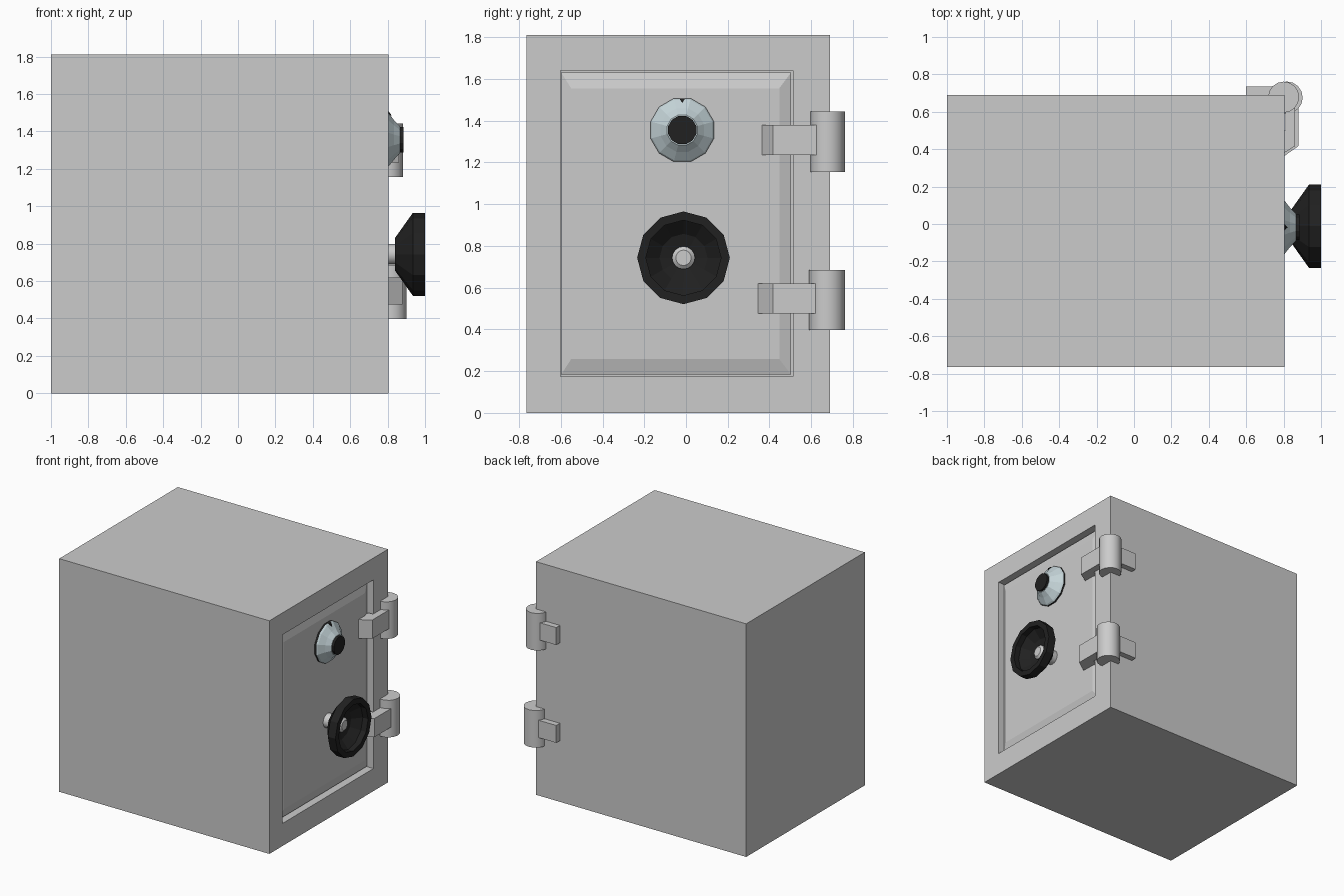
import bpy, bmesh, math
from mathutils import Vector

if "Cube" in bpy.data.objects:
    bpy.data.objects.remove(bpy.data.objects["Cube"])


def material(name, rgb):
    m = bpy.data.materials.new(name)
    m.diffuse_color = (*rgb, 1)
    m.use_nodes = True
    m.node_tree.nodes["Principled BSDF"].inputs["Base Color"].default_value = m.diffuse_color
    return m


BLACK = material("black", (0.015, 0.015, 0.015))
SILVER = material("silver", (0.55, 0.65, 0.68))


def finish(name, bm, mat=None, smooth=False):
    bmesh.ops.recalc_face_normals(bm, faces=bm.faces[:])
    me = bpy.data.meshes.new(name)
    bm.to_mesh(me)
    bm.free()
    ob = bpy.data.objects.new(name, me)
    bpy.context.collection.objects.link(ob)
    if mat:
        me.materials.append(mat)
    if smooth:
        bpy.ops.object.select_all(action='DESELECT')
        ob.select_set(True)
        bpy.context.view_layer.objects.active = ob
        bpy.ops.object.shade_smooth_by_angle(angle=math.radians(35))
    return ob


def box_bm(x0, x1, y0, y1, z0, z1):
    bm = bmesh.new()
    bmesh.ops.create_cube(bm, size=1)
    for v in bm.verts:
        v.co = Vector((x1 if v.co.x > 0 else x0,
                       y1 if v.co.y > 0 else y0,
                       z1 if v.co.z > 0 else z0))
    return bm


def inset_front(bm, x, y0, y1, z0, z1):
    """Inset the +x face to the given rectangle at depth x and return it."""
    bm.normal_update()
    face = max(bm.faces, key=lambda f: f.normal.x)
    c = face.calc_center_median()
    bmesh.ops.inset_individual(bm, faces=[face], thickness=0.02)
    for v in face.verts:
        v.co = Vector((x, y1 if v.co.y > c.y else y0, z1 if v.co.z > c.z else z0))
    return face


def lathe(name, cy, cz, profile, sides, mat=None, phase=0.0, smooth=False):
    """Closed turned solid along x from (x, radius) rings, capped at both ends."""
    bm = bmesh.new()
    rings = []
    for x, r in profile:
        rings.append([bm.verts.new((x, cy + r * math.sin(a), cz + r * math.cos(a)))
                      for a in (2 * math.pi * (i + phase) / sides for i in range(sides))])
    for a, b in zip(rings, rings[1:]):
        for i in range(sides):
            j = (i + 1) % sides
            bm.faces.new((a[i], a[j], b[j], b[i]))
    bm.faces.new(rings[0])
    bm.faces.new(rings[-1])
    return finish(name, bm, mat, smooth)


def prism(name, pts, z0, z1):
    """Plan outline of (x, y) points raised from z0 to z1."""
    bm = bmesh.new()
    f = bm.faces.new([bm.verts.new((x, y, z0)) for x, y in pts])
    top = bmesh.ops.extrude_face_region(bm, geom=[f])["geom"]
    bmesh.ops.translate(bm, vec=(0, 0, z1 - z0),
                        verts=[g for g in top if isinstance(g, bmesh.types.BMVert)])
    return finish(name, bm)


# safe body with a door recess
bm = box_bm(-1, 0.805, -0.765, 0.69, 0, 1.81)
opening = (-0.602, 0.512, 0.175, 1.64)
inset_front(bm, 0.805, *opening)
# second inset makes the straight recess walls
bm.normal_update()
face = min((f for f in bm.faces if f.normal.x > 0.9), key=lambda f: f.calc_area()
           if len({round(v.co.y, 3) for v in f.verts}) == 2 else 9)
face = next(f for f in bm.faces if f.normal.x > 0.9 and all(
    abs(v.co.y) < 0.61 and 0.1 < v.co.z < 1.7 for v in f.verts))
bmesh.ops.inset_individual(bm, faces=[face], thickness=0.0001)
for v in face.verts:
    v.co.x = 0.70
finish("safe_body", bm)

# door slab with a chamfered raised front
bm = box_bm(0.70, 0.757, -0.598, 0.503, 0.184, 1.63)
inset_front(bm, 0.778, -0.55, 0.447, 0.258, 1.555)
finish("door", bm)

# combination dial
DY, DZ = -0.018, 1.355
lathe("dial_base", DY, DZ, [(0.77, 0.157), (0.793, 0.157)], 12, BLACK, 0.5)
lathe("dial_ring", DY, DZ, [(0.793, 0.157), (0.803, 0.15), (0.835, 0.108), (0.866, 0.075)],
      12, SILVER, 0.5)
lathe("dial_knob", DY, DZ, [(0.86, 0.07), (0.884, 0.07)], 12, BLACK, 0.5)

# dial pointer mark
bm = bmesh.new()
f = bm.faces.new([bm.verts.new(p) for p in
                  ((0.806, DY - 0.014, DZ + 0.152), (0.806, DY + 0.014, DZ + 0.152),
                   (0.822, DY, DZ + 0.13))])
ext = bmesh.ops.extrude_face_region(bm, geom=[f])["geom"]
bmesh.ops.translate(bm, vec=(-0.02, 0, 0),
                    verts=[g for g in ext if isinstance(g, bmesh.types.BMVert)])
finish("dial_mark", bm, BLACK)

# dished handle and its spindle
HY, HZ = -0.012, 0.743
lathe("handle", HY, HZ, [(0.84, 0.088), (0.935, 0.222), (1.0, 0.222), (1.0, 0.18),
                         (0.955, 0.18), (0.90, 0.115), (0.885, 0.05)], 12, BLACK)
lathe("handle_spindle", HY, HZ, [(0.77, 0.055), (0.91, 0.055), (0.925, 0.037)], 16, smooth=True)

# hinges: barrel, door leaf, side leaf
hinges = (
    ("upper", 0.80, 0.678, 0.083, 1.155, 1.443, 1.235, 1.38, 0.36, 0.862),
    ("lower", 0.816, 0.676, 0.086, 0.397, 0.685, 0.475, 0.62, 0.34, 0.88),
)
for name, cx, cy, r, b0, b1, l0, l1, y0, lx in hinges:
    circle = [(cx + r * math.cos(i * math.pi / 8), cy + r * math.sin(i * math.pi / 8))
              for i in range(16)]
    barrel = prism(name + "_hinge_barrel", circle, b0, b1)
    bpy.context.view_layer.objects.active = barrel
    bpy.ops.object.select_all(action='DESELECT')
    barrel.select_set(True)
    bpy.ops.object.shade_smooth_by_angle(angle=math.radians(35))
    prism(name + "_hinge_door_leaf",
          [(0.77, y0), (lx, 0.417), (lx, 0.64), (0.81, 0.64), (0.81, 0.50), (0.77, 0.50)], l0, l1)
    prism(name + "_hinge_side_leaf",
          [(0.60, 0.68), (0.76, 0.68), (0.76, 0.735), (0.60, 0.735)], l0, l1 - 0.01)
